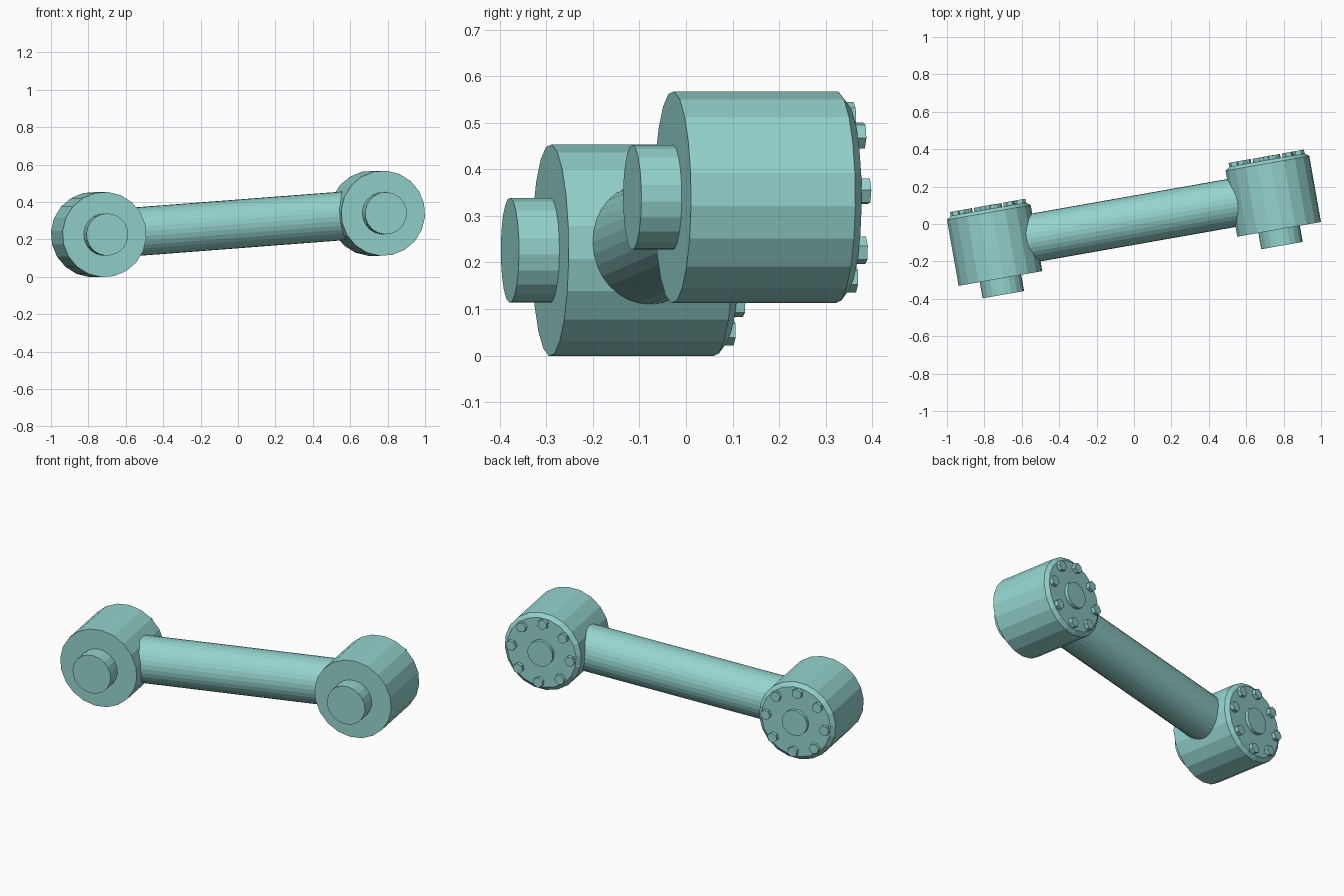
import bpy, bmesh
from math import sin, cos, pi, radians, sqrt
from mathutils import Matrix

if "Cube" in bpy.data.objects:
    bpy.data.objects.remove(bpy.data.objects["Cube"])

SPAN, R, ARM_R, MID = 1.517, 0.228, 0.13, 0.183
FRAME = (Matrix.Translation((0.031, -0.16, 0.283))
         @ Matrix.Rotation(radians(10), 4, 'Z') @ Matrix.Rotation(radians(-4.3), 4, 'Y'))

mat = bpy.data.materials.new("teal_paint")
mat.diffuse_color = (0.30, 0.66, 0.62, 1)
mat.use_nodes = True
mat.node_tree.nodes["Principled BSDF"].inputs["Base Color"].default_value = mat.diffuse_color


def skin(bm, rings):
    """Bridge consecutive rings of points and cap both ends."""
    rows = [[bm.verts.new(p) for p in ring] for ring in rings]
    n = len(rows[0])
    for a, b in zip(rows, rows[1:]):
        for i in range(n):
            j = (i + 1) % n
            bm.faces.new((a[i], a[j], b[j], b[i]))
    bm.faces.new(rows[0])
    bm.faces.new(rows[-1][::-1])


def circle(r, y, n, phase=0.0, cx=0.0, cz=0.0):
    return [(cx + r * cos(phase + 2 * pi * i / n), y, cz + r * sin(phase + 2 * pi * i / n))
            for i in range(n)]


def finish(name, bm, x=0.0):
    bmesh.ops.recalc_face_normals(bm, faces=bm.faces)
    me = bpy.data.meshes.new(name)
    bm.to_mesh(me)
    bm.free()
    me.materials.append(mat)
    ob = bpy.data.objects.new(name, me)
    bpy.context.collection.objects.link(ob)
    ob.matrix_world = FRAME @ Matrix.Translation((x, 0, 0))


for side, x in (("left", -SPAN / 2), ("right", SPAN / 2)):
    # Joint housing: front shaft, drum, chamfer and rear hub in one turned profile
    profile = [(0.113, -0.088), (0.113, 0), (R, 0), (R, 0.358), (0.205, 0.376),
               (0.075, 0.376), (0.075, 0.396)]
    bm = bmesh.new()
    skin(bm, [circle(r, y, 20, pi / 20) for r, y in profile])
    finish(side + "_joint_housing", bm, x)

    # Ring of eight hex bolts on the rear cover
    bm = bmesh.new()
    for k in range(8):
        a = k * pi / 4
        skin(bm, [circle(0.03, y, 6, a, 0.175 * cos(a), 0.175 * sin(a)) for y in (0.37, 0.397)])
    finish(side + "_cover_bolts", bm, x)

# Connecting arm with ends saddled onto the drums
bm = bmesh.new()
ends = []
for s in (-1, 1):
    ring = []
    for i in range(32):
        a = 2 * pi * i / 32
        z = ARM_R * sin(a)
        ring.append((s * (SPAN / 2 - sqrt(R * R - z * z) + 0.008), MID + ARM_R * cos(a), z))
    ends.append(ring)
skin(bm, ends)
finish("connecting_arm", bm)
